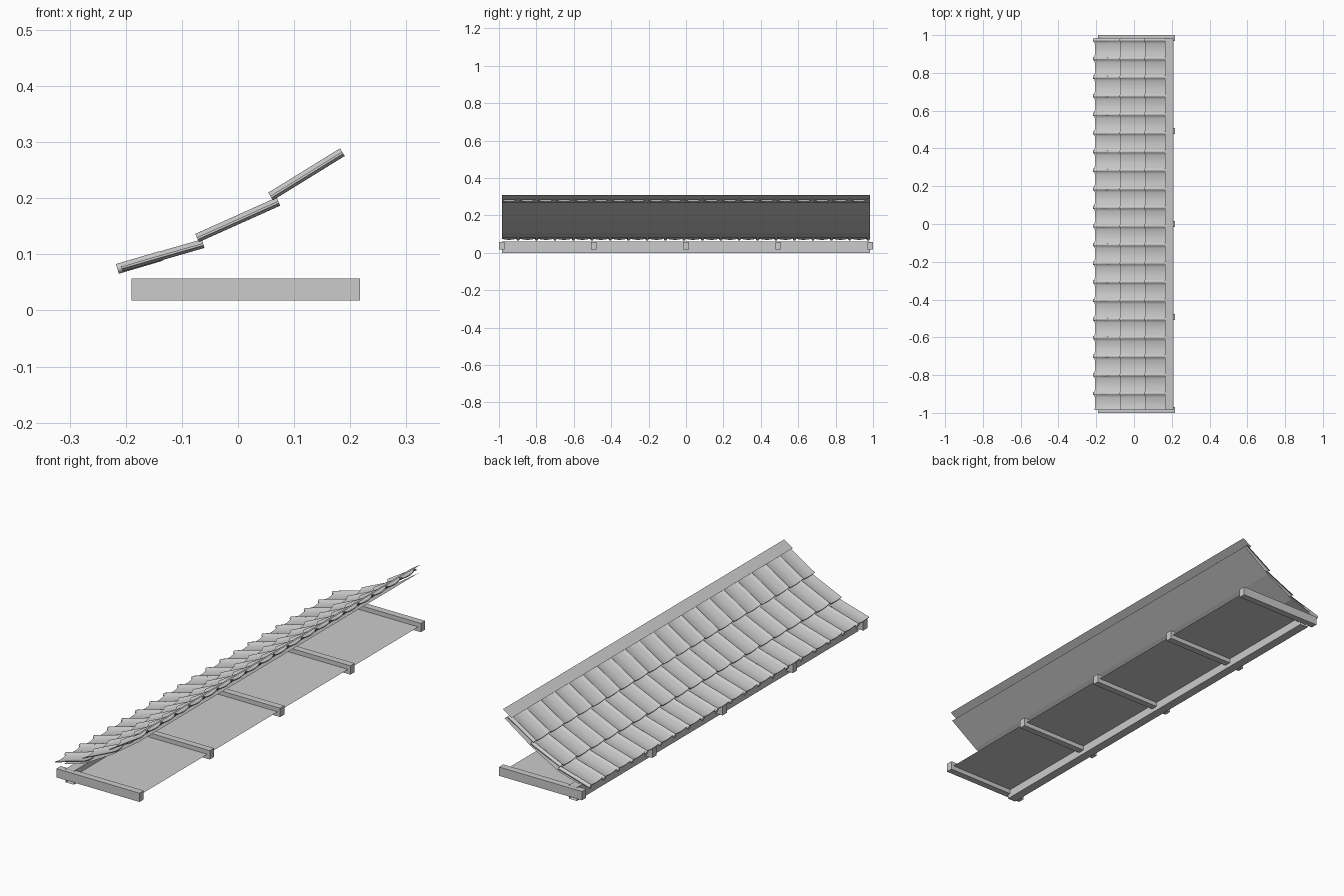
import bpy, bmesh, math
from mathutils import Vector

if "Cube" in bpy.data.objects:
    bpy.data.objects.remove(bpy.data.objects["Cube"])

PITCH, COUNT = 0.0985, 20
HALF = PITCH * COUNT / 2


def finish(name, bm, smooth=False, normals=True):
    if normals:
        bmesh.ops.recalc_face_normals(bm, faces=bm.faces)
    me = bpy.data.meshes.new(name)
    bm.to_mesh(me)
    bm.free()
    ob = bpy.data.objects.new(name, me)
    bpy.context.collection.objects.link(ob)
    if smooth:
        bpy.ops.object.select_all(action='DESELECT')
        ob.select_set(True)
        bpy.context.view_layer.objects.active = ob
        bpy.ops.object.shade_smooth_by_angle(angle=math.radians(40))
    return ob


def box(name, x0, x1, y0, y1, z0, z1):
    bm = bmesh.new()
    bmesh.ops.create_cube(bm, size=1)
    for v in bm.verts:
        v.co = ((x0 + x1) / 2 + v.co.x * (x1 - x0),
                (y0 + y1) / 2 + v.co.y * (y1 - y0),
                (z0 + z1) / 2 + v.co.z * (z1 - z0))
    return bm if name is None else finish(name, bm)


def sheet(name, pts, half=HALF, closed=False):
    """Thin strip: an x-z polyline swept along y, ends left open."""
    bm = bmesh.new()
    a = [bm.verts.new((x, -half, z)) for x, z in pts]
    b = [bm.verts.new((x, half, z)) for x, z in pts]
    n = len(pts)
    for i in range(n if closed else n - 1):
        j = (i + 1) % n
        bm.faces.new((a[i], a[j], b[j], b[i]))
    return finish(name, bm)


def sweep(bm, profile, p, q, y):
    """Closed (y, height) profile swept from p to q in the x-z plane."""
    p, q = Vector((p[0], 0, p[1])), Vector((q[0], 0, q[1]))
    d = (q - p).normalized()
    up = Vector((-d.z, 0, d.x))
    rings = [[bm.verts.new(o + up * h + Vector((0, y + v, 0))) for v, h in profile]
             for o in (p, q)]
    n = len(profile)
    for i in range(n):
        j = (i + 1) % n
        bm.faces.new((rings[0][i], rings[0][j], rings[1][j], rings[1][i]))
    bm.faces.new(rings[0][::-1])
    bm.faces.new(rings[1])


# tile cross-section: wide concave pan with a narrow roll on the +y side
def height(u):
    if u < 0.78:
        return 0.001 - 0.005 * math.sin(math.pi * u / 0.78)
    return 0.001 + 0.007 * math.sin(math.pi * (u - 0.78) / 0.22)


us = [0.78 * i / 8 for i in range(8)] + [0.78 + 0.22 * i / 6 for i in range(7)]
tile = [(u * PITCH, height(u)) for u in us]
tile += [(v, h - 0.004) for v, h in reversed(tile)]
roll = [(0.009 * math.cos(a), 0.009 * math.sin(a))
        for a in [2 * math.pi * i / 12 for i in range(12)]]

# three courses of tiles, getting steeper towards the top
courses = {"lower_tiles": ((-0.208, 0.077), (-0.062, 0.119)),
           "middle_tiles": ((-0.073, 0.129), (0.072, 0.194)),
           "upper_tiles": ((0.058, 0.203), (0.186, 0.282))}
for name, (p, q) in courses.items():
    bm = bmesh.new()
    for i in range(COUNT):
        sweep(bm, tile, p, q, -HALF + i * PITCH)
    finish(name, bm, True)

# round plugs under the eave rolls
bm = bmesh.new()
for i in range(COUNT):
    sweep(bm, roll, (-0.215, 0.074), (-0.137, 0.097), -HALF + (i + 0.89) * PITCH)
finish("eave_rolls", bm, True)

# roof underlay, top strip and flat soffit
sheet("roof_underlay", [(-0.165, 0.078), (-0.065, 0.107), (0.07, 0.182), (0.2, 0.272)])
sheet("top_strip", [(0.165, 0.283), (0.208, 0.31)])
sheet("soffit_panel", [(-0.13, 0.038), (0.205, 0.038)])

# eave beam, open at both ends
sheet("eave_beam", [(-0.155, 0), (-0.115, 0), (-0.115, 0.06), (-0.155, 0.06)], closed=True)

# cross rafters
for i, y in enumerate((-0.985, -0.4925, 0, 0.4925, 0.985)):
    box(f"rafter_{i + 1}", -0.19, 0.217, y - 0.015, y + 0.015, 0.018, 0.057)
